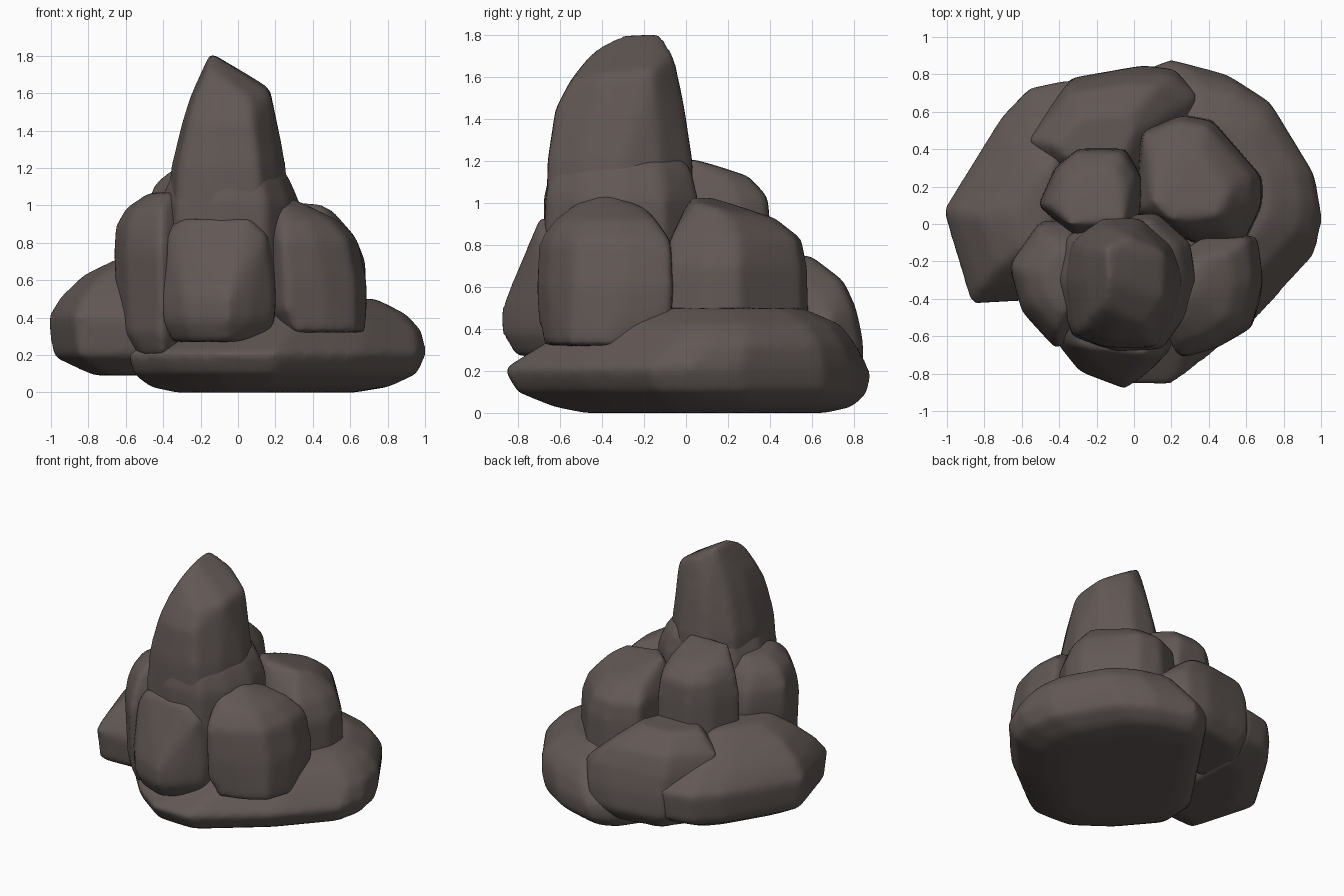
import bpy, bmesh

stone = bpy.data.materials.new("dark brown stone")
stone.diffuse_color = (0.122, 0.098, 0.09, 1)


def rock(name, outline, levels, extra=()):
    """Hull of one outline stacked at levels (z, scale x, scale y, dx, dy), then softened."""
    cx = (min(p[0] for p in outline) + max(p[0] for p in outline)) / 2
    cy = (min(p[1] for p in outline) + max(p[1] for p in outline)) / 2
    bm = bmesh.new()
    for z, sx, sy, dx, dy in levels:
        for x, y in outline:
            bm.verts.new((cx + (x - cx) * sx + dx, cy + (y - cy) * sy + dy, z))
    for p in extra:
        bm.verts.new(p)
    res = bmesh.ops.convex_hull(bm, input=bm.verts[:])
    loose = {g for g in res["geom_interior"] + res["geom_unused"]
             if isinstance(g, bmesh.types.BMVert)}
    bmesh.ops.delete(bm, geom=list(loose), context='VERTS')
    bmesh.ops.recalc_face_normals(bm, faces=bm.faces[:])
    me = bpy.data.meshes.new(name)
    bm.to_mesh(me)
    bm.free()
    me.materials.append(stone)
    ob = bpy.data.objects.new(name, me)
    bpy.context.collection.objects.link(ob)
    rm = ob.modifiers.new("even mesh", 'REMESH')
    rm.mode = 'VOXEL'
    rm.voxel_size = 0.025
    rm.use_smooth_shade = True
    sm = ob.modifiers.new("worn edges", 'SMOOTH')
    sm.factor = 0.5
    sm.iterations = 10


# wide slab everything rests on
rock("base_slab",
     [(1.01, .02), (.97, .25), (.72, .66), (.5, .8), (.2, .88), (.05, .82), (-.58, -.1),
      (-.59, -.4), (-.35, -.68), (-.1, -.86), (.2, -.87), (.65, -.52), (.97, -.17)],
     [(0, .6, .66, -.06, .09), (.03, .8, .82, -.04, .08), (.1, .95, .96, -.01, .03),
      (.21, 1, 1, 0, 0), (.33, .83, .83, .11, .08), (.42, .7, .73, .13, .1),
      (.5, .45, .5, .17, .12)])

# low boulders on the left and at the back
rock("left_boulder",
     [(-1.02, .07), (-.93, -.2), (-.87, -.44), (-.5, -.42), (-.3, .2), (-.32, .79),
      (-.56, .74), (-.71, .58)],
     [(.09, .6, .6, .1, 0), (.19, .95, .95, .01, 0), (.4, 1, .98, 0, 0),
      (.51, .88, .8, .02, -.03), (.63, .66, .55, .07, -.07), (.72, .3, .35, .13, -.09)])
rock("back_boulder",
     [(-.6, .42), (-.45, .22), (.1, .15), (.26, .6), (.22, .84), (.05, .86), (-.34, .79)],
     [(.1, .75, .75, 0, 0), (.2, .98, .97, 0, 0), (.35, 1, .96, 0, 0),
      (.5, .98, .87, -.01, 0), (.63, .82, .7, -.03, 0), (.75, .5, .4, -.04, -.05)],
     [(.35, .68, .45)])

# ring of middle boulders around the spire
rock("left_middle_boulder",
     [(-.67, -.22), (-.5, .02), (-.3, .02), (-.1, -.3), (-.26, -.5), (-.41, -.68), (-.6, -.47)],
     [(.19, .55, .6, 0, -.05), (.32, .93, .93, 0, 0), (.75, 1, 1, 0, 0),
      (.88, .97, .91, 0, .01), (.98, .8, .76, 0, .01), (1.07, .4, .5, .02, .02)])
rock("front_middle_boulder",
     [(-.41, -.64), (-.29, -.79), (-.05, -.88), (.07, -.8), (.2, -.67), (.21, -.3),
      (-.41, -.3)],
     [(.27, .8, .85, 0, .02), (.38, .98, 1, 0, 0), (.5, 1, 1, 0, 0),
      (.84, .98, .95, 0, .14), (.92, .75, .75, -.02, .13)],
     [(.15, -.7, .84), (-.37, -.64, .84), (.06, -.7, .93), (-.28, -.66, .93)])
rock("right_middle_boulder",
     [(.18, -.58), (.25, -.72), (.45, -.66), (.63, -.54), (.69, -.3), (.66, -.06),
      (.4, -.06), (.15, -.2)],
     [(.32, .82, .7, .04, -.06), (.45, 1, .97, 0, 0), (.6, 1, 1, 0, 0),
      (.82, .93, .96, -.03, 0), (.92, .7, .75, -.07, 0)],
     [(.22, -.5, 1.02), (.27, -.38, 1.05), (.33, -.2, .99)])
rock("back_right_boulder",
     [(.03, .5), (.25, .59), (.42, .56), (.53, .37), (.69, .25), (.69, .1), (.59, -.11),
      (.33, -.11), (.0, .05)],
     [(.4, 1, 1, 0, 0), (.7, .97, .97, 0, 0), (.83, .88, .9, -.02, 0),
      (.93, .68, .62, -.04, -.03)],
     [(.2, .02, 1.03), (.45, .05, 1.01), (.1, .12, 1.03), (.5, .15, .98)])
rock("back_middle_boulder",
     [(-.51, .1), (-.42, .3), (-.3, .4), (-.05, .4), (.04, .25), (.03, .03), (-.3, -.08)],
     [(.5, 1.03, 1.03, 0, 0), (.9, 1, 1, 0, 0), (1.03, .92, .96, 0, 0),
      (1.13, .75, .65, 0, -.02)],
     [(-.35, 0, 1.2), (-.05, 0, 1.22), (-.3, .14, 1.18), (-.1, .14, 1.18)])

# tall spire: flared foot and shaft with a slanted tip
rock("spire_foot",
     [(-.42, -.3), (-.36, -.06), (-.1, .04), (.12, .06), (.3, -.1), (.33, -.3),
      (.27, -.5), (.15, -.67), (-.1, -.68), (-.33, -.6)],
     [(.5, 1, 1, 0, 0), (1.02, 1, 1, 0, 0), (1.15, .85, .92, 0, 0), (1.22, .7, .8, 0, 0)])
rock("spire_shaft",
     [(-.36, -.3), (-.33, -.1), (-.17, .03), (.03, .03), (.2, -.12), (.26, -.3),
      (.21, -.5), (.11, -.66), (-.15, -.66), (-.32, -.59)],
     [(.8, 1.1, 1.02, 0, 0), (1.2, 1, 1, 0, 0), (1.45, .8, .89, 0, 0),
      (1.58, .67, .72, 0, .01)],
     [(-.16, -.44, 1.73), (-.15, -.13, 1.82), (-.14, -.3, 1.81), (.17, -.4, 1.61),
      (.17, -.16, 1.63), (-.02, -.51, 1.64), (-.03, -.06, 1.72), (-.21, -.47, 1.63)])
